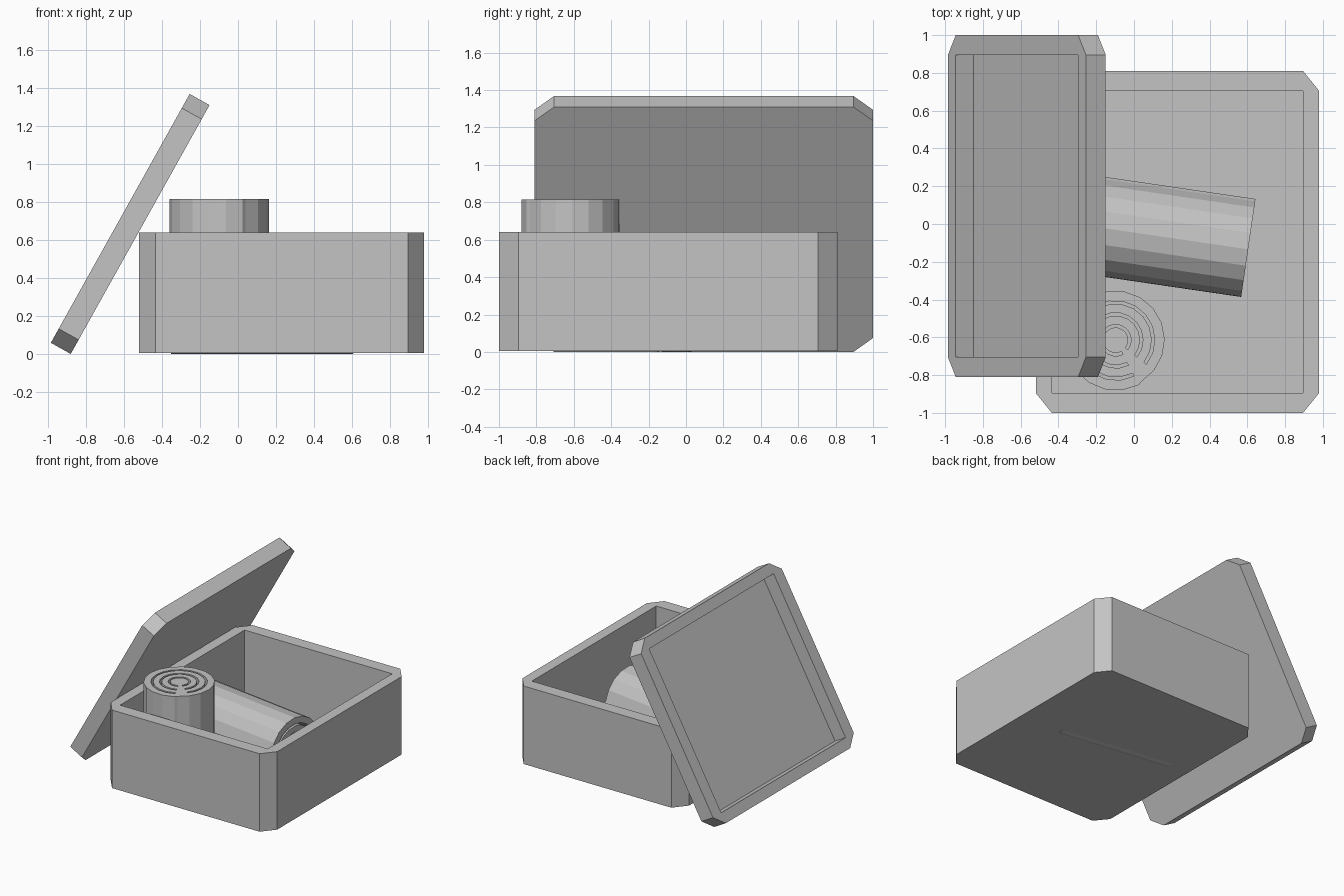
import bpy, bmesh, math
from mathutils import Matrix, Vector

if "Cube" in bpy.data.objects:
    bpy.data.objects.remove(bpy.data.objects["Cube"])

grey = bpy.data.materials.new("plain grey")
grey.diffuse_color = (0.55, 0.55, 0.55, 1)
grey.use_nodes = True
grey.node_tree.nodes["Principled BSDF"].inputs["Base Color"].default_value = grey.diffuse_color


def finish(name, bm, matrix):
    bmesh.ops.recalc_face_normals(bm, faces=bm.faces)
    me = bpy.data.meshes.new(name)
    bm.to_mesh(me)
    bm.free()
    me.materials.append(grey)
    ob = bpy.data.objects.new(name, me)
    bpy.context.collection.objects.link(ob)
    ob.matrix_world = matrix
    return ob


def frame(x, y, z, origin):
    m = Matrix((x, y, z)).transposed().to_4x4()
    m.translation = origin
    return m


def tray(name, height, floor, matrix):
    """Open tray: octagonal outside (cut corners), rectangular cavity."""
    ox, oy, ix, iy = 0.75, 0.905, 0.665, 0.80
    octagon = [(ox, -iy), (ox, iy), (ix, oy), (-ix, oy),
               (-ox, iy), (-ox, -iy), (-ix, -oy), (ix, -oy)]
    corners = [(ix, -iy), (ix, iy), (-ix, iy), (-ix, -iy)]
    bm = bmesh.new()
    ring = lambda pts, z: [bm.verts.new((x, y, z)) for x, y in pts]
    low, top = ring(octagon, 0), ring(octagon, height)
    rim, base = ring(corners, height), ring(corners, floor)
    bm.faces.new(low)
    bm.faces.new(base)
    for i in range(8):
        j = (i + 1) % 8
        bm.faces.new((low[i], low[j], top[j], top[i]))
    for i in range(4):
        j = (i + 1) % 4
        bm.faces.new((rim[i], rim[j], base[j], base[i]))
        bm.faces.new((top[2 * i], top[2 * i + 1], rim[j], rim[i]))
        bm.faces.new((top[2 * i + 1], top[(2 * i + 2) % 8], rim[j]))
    return finish(name, bm, matrix)


def roll(name, length, start, matrix):
    """Rolled sheet: round bundle with C-shaped slots and a small outer seam."""
    n = 18
    radii = [0.262, 0.209, 0.193, 0.146, 0.130, 0.083, 0.067]
    bm = bmesh.new()
    grid = []
    for k in range(n + 1):
        a = math.radians(start + k * 355 / n)
        s = 0.985 + 0.035 * k / n
        grid.append([bm.verts.new((r * s * math.cos(a), r * s * math.sin(a), 0))
                     for r in radii])
    for k in range(n + 1):
        p, q = grid[k], grid[(k + 1) % (n + 1)]
        for i in range(len(radii) - 1):
            bridge = k in (0, n)
            if i % 2 == 0 or bridge:
                bm.faces.new((p[i], q[i], q[i + 1], p[i + 1]))
    bm.faces.new([g[-1] for g in grid])
    ext = bmesh.ops.extrude_face_region(bm, geom=bm.faces[:], use_keep_orig=True)
    verts = [g for g in ext["geom"] if isinstance(g, bmesh.types.BMVert)]
    bmesh.ops.translate(bm, verts=verts, vec=(0, 0, length))
    return finish(name, bm, matrix)


# Box and the lid leaning against its left side
tray("box", 0.635, 0.012, Matrix.Translation((0.23, -0.095, 0.005)))
up = Vector((0.487, 0, 0.873)).normalized()
side = Vector((0, 1, 0))
tray("leaning_lid", 0.12, 0.011,
     frame(up, side, up.cross(side), (-0.515, 0.095, 0.655)))

# Roll standing in the front left corner
roll("standing_roll", 0.80, -58, Matrix.Translation((-0.097, -0.615, 0.015)))

# Roll lying on the floor of the box
across = Vector((0.145, 0.99, 0)).normalized()
high = Vector((0, 0, 1))
lying = roll("lying_roll", 0.965, 12, Matrix.Identity(4))
drop = -min(v.co.y for v in lying.data.vertices)
lying.matrix_world = frame(across, high, across.cross(high), (-0.35, 0.01, drop))
